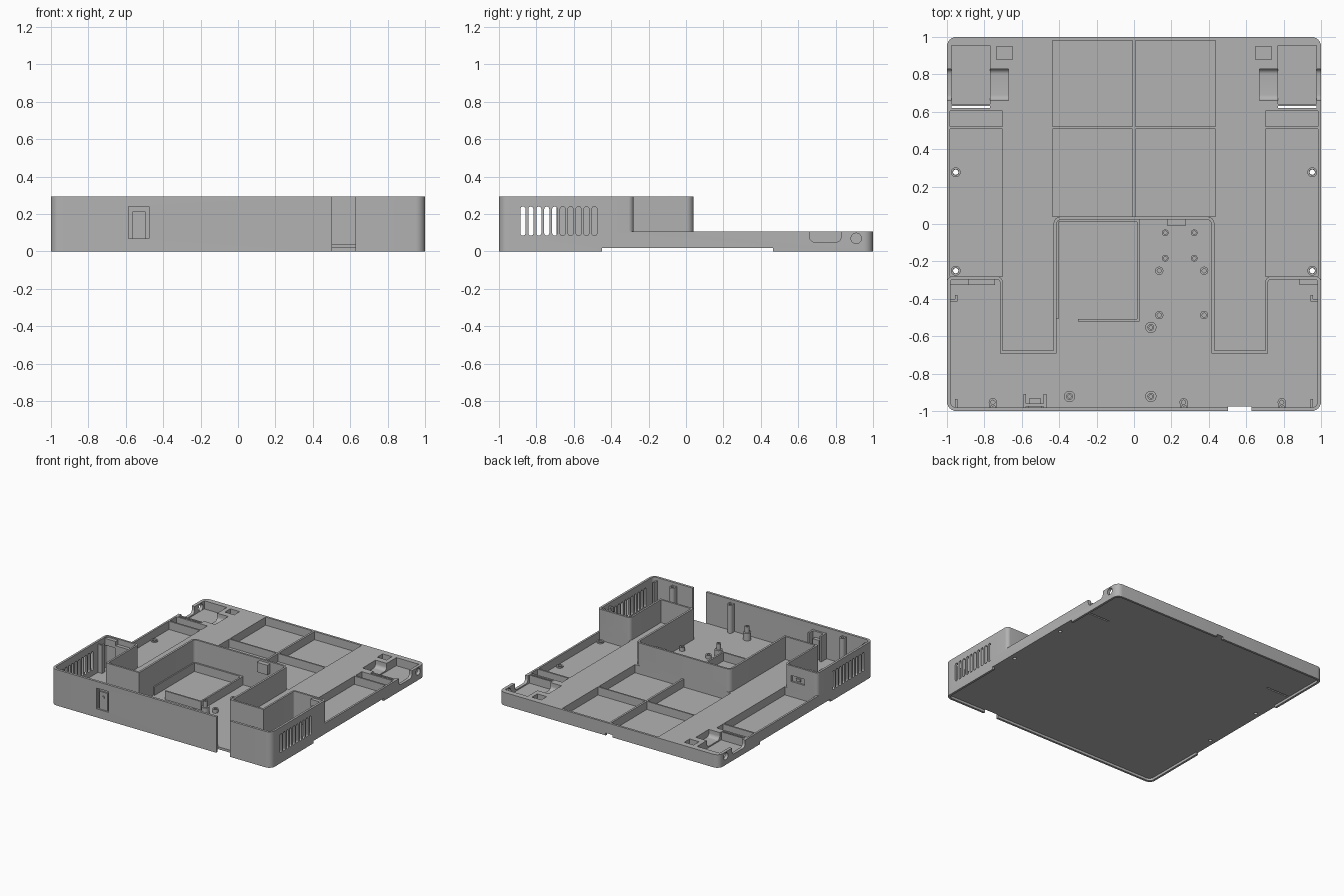
import bpy, bmesh
from math import cos, sin, pi
from mathutils import Vector

old = bpy.data.objects.get("Cube")
if old:
    bpy.data.objects.remove(old)

grey = bpy.data.materials.new("plain grey")
grey.use_nodes = True
grey.diffuse_color = (0.45, 0.45, 0.45, 1)
grey.node_tree.nodes["Principled BSDF"].inputs["Base Color"].default_value = (0.45, 0.45, 0.45, 1)

TOP, DECK, FLOOR, UNDER = 0.295, 0.107, 0.04, 0.02
FAR = 1.2


def outline(corners, steps=6):
    """Right-angled outline whose corners (x, y, radius) are rounded."""
    pts = []
    for i, (x, y, r) in enumerate(corners):
        p = Vector((x, y))
        if not r:
            pts.append(p)
            continue
        d1 = (Vector(corners[i - 1][:2]) - p).normalized()
        d2 = (Vector(corners[(i + 1) % len(corners)][:2]) - p).normalized()
        c = p + r * (d1 + d2)
        for k in range(steps + 1):
            a = pi / 2 * k / steps
            pts.append(c - r * (d2 * cos(a) + d1 * sin(a)))
    return pts


def mirrored(half):
    return half + [(-x, y, r) for x, y, r in reversed(half)]


def rect(x0, x1, y0, y1, r=0):
    return outline([(x0, y0, r), (x1, y0, r), (x1, y1, r), (x0, y1, r)])


def disc(x, y, r, n=24):
    return [(x + r * cos(2 * pi * i / n), y + r * sin(2 * pi * i / n)) for i in range(n)]


def prism(bm, pts, a, b, axis="z"):
    """Extrude an outline from a to b along an axis."""
    place = {"x": lambda p, h: (h, p[0], p[1]),
             "y": lambda p, h: (p[0], h, p[1]),
             "z": lambda p, h: (p[0], p[1], h)}[axis]
    low = [bm.verts.new(place(p, a)) for p in pts]
    high = [bm.verts.new(place(p, b)) for p in pts]
    bm.faces.new(low[::-1])
    bm.faces.new(high)
    for i in range(len(pts)):
        j = (i + 1) % len(pts)
        bm.faces.new((low[i], low[j], high[j], high[i]))


def box(bm, x0, x1, y0, y1, z0, z1):
    prism(bm, rect(min(x0, x1), max(x0, x1), y0, y1), z0, z1)


def finish(bm, name):
    bmesh.ops.recalc_face_normals(bm, faces=bm.faces)
    me = bpy.data.meshes.new(name)
    bm.to_mesh(me)
    bm.free()
    ob = bpy.data.objects.new(name, me)
    bpy.context.scene.collection.objects.link(ob)
    me.materials.append(grey)
    return ob


def select(ob):
    bpy.ops.object.select_all(action="DESELECT")
    ob.select_set(True)
    bpy.context.view_layer.objects.active = ob


def cut(ob, bm):
    cutter = finish(bm, "cutter")
    mod = ob.modifiers.new("cut", "BOOLEAN")
    mod.operation, mod.solver, mod.object = "DIFFERENCE", "EXACT", cutter
    select(ob)
    bpy.ops.object.modifier_apply(modifier=mod.name)
    bpy.data.objects.remove(cutter)


# Main shell: full block, lowered to the deck behind the tray
bm = bmesh.new()
prism(bm, rect(-1, 1, -1, 1, 0.05), 0, TOP)
shell = finish(bm, "shell")

bm = bmesh.new()
edge = 1.0005
prism(bm, outline(mirrored([
    (FAR, FAR, 0), (FAR, -0.311, 0), (edge, -0.311, 0), (edge, -0.28, 0.03),
    (0.702, -0.28, 0.03), (0.702, -0.676, 0), (0.43, -0.676, 0), (0.43, 0.04, 0.04)])), DECK, 0.5)
cut(shell, bm)

# Tray hollow
bm = bmesh.new()
prism(bm, outline(mirrored([
    (0.982, -0.98, 0.03), (0.982, -0.296, 0.015), (0.717, -0.296, 0.015),
    (0.717, -0.692, 0), (0.414, -0.692, 0), (0.414, 0.024, 0.025)])), FLOOR, 0.5)
cut(shell, bm)

# Recess underneath
bm = bmesh.new()
prism(bm, rect(-0.982, 0.982, -0.982, 0.982, 0.035), -0.1, UNDER)
cut(shell, bm)

# Deck pockets
bm = bmesh.new()
for s in (-1, 1):
    for y0, y1 in ((0.04, 0.508), (0.52, 0.982)):
        box(bm, s * 0.008, s * 0.436, y0, y1, FLOOR, 0.2)
    for y0, y1 in ((-0.28, 0.508), (0.522, 0.605)):
        box(bm, s * 0.702, s * 0.984, y0, y1, FLOOR, 0.2)
cut(shell, bm)

# Rim openings, front gap, vents, screw holes, latch slots and wall windows
bm = bmesh.new()
box(bm, 0.503, 0.628, -FAR, -0.975, -0.1, 0.5)
box(bm, -0.03, 0.03, 0.97, FAR, -0.1, UNDER)
box(bm, -0.585, -0.475, -FAR, -0.97, 0.07, 0.24)
box(bm, -0.88, -0.76, -0.3, -0.27, 0.165, 0.215)
for s in (-1, 1):
    box(bm, s * 0.975, s * FAR, -0.45, 0.465, -0.1, UNDER)
    for i in range(10):
        y = -0.872 + i * 0.0425
        prism(bm, rect(y - 0.0135, y + 0.0135, 0.085, 0.24, 0.013), s * 0.96, s * FAR, "x")
    for y in (0.277, -0.25):
        prism(bm, disc(s * 0.953, y, 0.014), 0, 0.06)
    box(bm, s * 0.77, s * 0.975, 0.62, 0.632, 0, 0.2)
    box(bm, s * 0.65, s * 0.735, 0.88, 0.95, 0.05, 0.2)
    prism(bm, disc(0.91, 0.07, 0.028), s * 0.95, s * FAR, "x")
cut(shell, bm)

# Latch wells in the back corners, then the crossing troughs
bm = bmesh.new()
for s in (-1, 1):
    box(bm, s * 0.77, s * 0.975, 0.642, 0.955, FLOOR, 0.2)
cut(shell, bm)
bm = bmesh.new()
for s in (-1, 1):
    trough = outline([(0.66, 0.05, 0.03), (0.83, 0.05, 0.03), (0.83, 0.2, 0), (0.66, 0.2, 0)])
    prism(bm, trough, s * 0.67, s * FAR, "x")
cut(shell, bm)

# Low compartment walls in the tray
bm = bmesh.new()
box(bm, 0.016, 0.03, -0.52, 0.03, 0.03, 0.11)
box(bm, -0.30, 0.016, -0.52, -0.507, 0.03, 0.11)
box(bm, -0.42, 0.016, 0.01, 0.03, 0.03, 0.11)
box(bm, -0.42, -0.404, -0.507, 0.01, 0.03, 0.11)
finish(bm, "compartment_walls")


def tube(bm, x, y, r, top, bore=0.5, n=20):
    """Hollow post standing on the floor."""
    rings = [[bm.verts.new((px, py, z)) for px, py in disc(x, y, rad, n)]
             for rad, z in ((r, 0.035), (r, top), (r * bore, top), (r * bore, 0.035))]
    for a, b in zip(rings, rings[1:] + rings[:1]):
        for i in range(n):
            j = (i + 1) % n
            bm.faces.new((a[i], a[j], b[j], b[i]))


# Mounting posts
bm = bmesh.new()
for x in (0.167, 0.322):
    for y in (-0.047, -0.183):
        tube(bm, x, y, 0.018, 0.07)
for x in (0.135, 0.375):
    for y in (-0.25, -0.487):
        tube(bm, x, y, 0.022, 0.07)
for x, y in ((0.09, -0.553), (-0.345, -0.922), (0.09, -0.922)):
    tube(bm, x, y, 0.03, 0.1)
    tube(bm, x, y, 0.018, 0.15)
for s in (-1, 1):
    for y in (0.277, -0.25):
        tube(bm, s * 0.953, y, 0.026, 0.05, 0.6)
posts = finish(bm, "mounting_posts")

# Tall bosses joined to the front wall
bm = bmesh.new()
for x in (-0.755, 0.265, 0.79):
    tube(bm, x, -0.953, 0.022, 0.27)
    box(bm, x - 0.02, x - 0.012, -0.985, -0.955, 0.03, 0.27)
    box(bm, x + 0.012, x + 0.02, -0.985, -0.955, 0.03, 0.27)
bosses = finish(bm, "wall_bosses")

# Corner lugs
bm = bmesh.new()
for s in (-1, 1):
    box(bm, s * 0.945, s * 0.985, -0.415, -0.402, 0.03, 0.27)
    box(bm, s * 0.945, s * 0.957, -0.402, -0.38, 0.03, 0.27)
    box(bm, s * 0.945, s * 0.957, -0.985, -0.935, 0.03, 0.27)
    box(bm, s * 0.885, s * 0.985, -0.325, -0.29, 0.23, 0.285)
finish(bm, "corner_lugs")

# Brackets behind the wall openings
bm = bmesh.new()
box(bm, 0.18, 0.275, -0.012, 0.03, 0.2, 0.28)
box(bm, -0.89, -0.742, -0.325, -0.294, 0.13, 0.25)
box(bm, -0.84, -0.80, -0.295, -0.283, 0.18, 0.2)
finish(bm, "wall_brackets")

# Socket holder behind the front window
bm = bmesh.new()
box(bm, -0.592, -0.577, -0.983, -0.91, 0.03, 0.25)
box(bm, -0.483, -0.468, -0.983, -0.91, 0.03, 0.25)
box(bm, -0.58, -0.48, -0.975, -0.96, 0.03, 0.25)
box(bm, -0.565, -0.495, -0.988, -0.97, 0.07, 0.215)
box(bm, -0.56, -0.50, -0.965, -0.93, 0.03, 0.2)
prism(bm, disc(-0.53, 0.175, 0.01), -0.994, -0.98, "y")
holder = finish(bm, "socket_holder")

for ob in (shell, posts, bosses, holder):
    select(ob)
    bpy.ops.object.shade_smooth_by_angle(angle=pi / 6)
